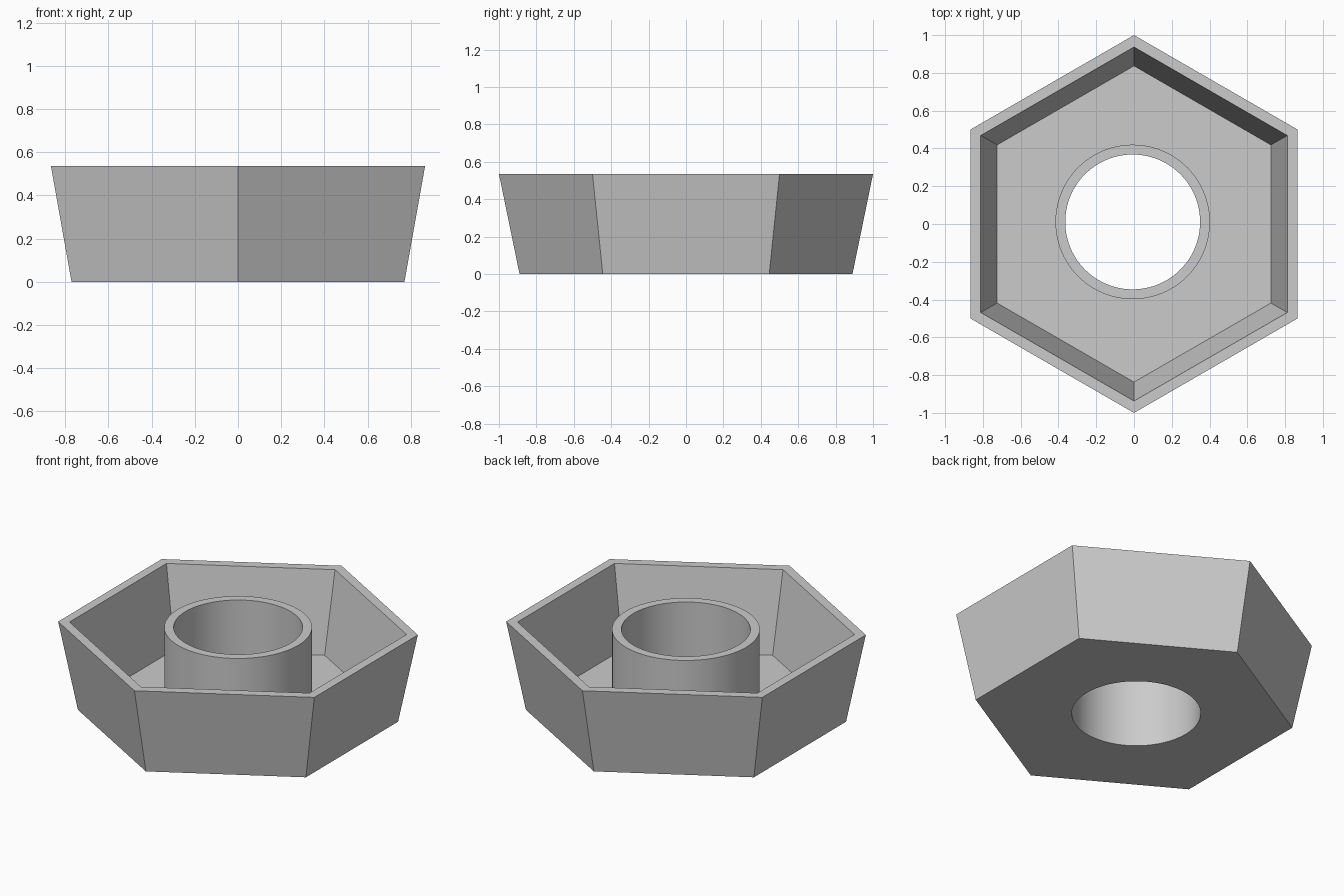
import bpy
import bmesh
from mathutils import Matrix
from math import radians

cube = bpy.data.objects.get("Cube")
if cube:
    bpy.data.objects.remove(cube, do_unlink=True)

HEIGHT = 0.535
FLOOR = 0.05
TUBE_CENTRE = (-0.007, 0.011)

# Single grey material
grey = bpy.data.materials.new("plain grey")
grey.use_nodes = True
colour = (0.6, 0.6, 0.6, 1.0)
grey.diffuse_color = colour
grey.node_tree.nodes["Principled BSDF"].inputs["Base Color"].default_value = colour


def frustum(name, sides, r_low, r_high, z_low, z_high, centre=(0, 0), turn=0):
    """Closed frustum or cylinder between two heights."""
    bm = bmesh.new()
    place = Matrix.Translation((*centre, (z_low + z_high) / 2)) @ Matrix.Rotation(turn, 4, "Z")
    bmesh.ops.create_cone(bm, cap_ends=True, segments=sides, radius1=r_low,
                          radius2=r_high, depth=z_high - z_low, matrix=place)
    mesh = bpy.data.meshes.new(name)
    bm.to_mesh(mesh)
    bm.free()
    mesh.materials.append(grey)
    obj = bpy.data.objects.new(name, mesh)
    bpy.context.collection.objects.link(obj)
    return obj


def combine(target, tool, operation):
    """Apply a boolean and discard the helper."""
    tool.hide_render = True
    mod = target.modifiers.new(operation.lower(), "BOOLEAN")
    mod.operation = operation
    mod.solver = "EXACT"
    mod.object = tool
    bpy.context.view_layer.objects.active = target
    bpy.ops.object.modifier_apply(modifier=mod.name)
    bpy.data.objects.remove(tool, do_unlink=True)


# Hexagonal tray with flared walls, points facing front and back
tray = frustum("hexagonal_tray_with_tube", 6, 0.89, 1.0, 0, HEIGHT)
points = [v.co.y for v in tray.data.vertices]
if max(points) < 0.95:  # keep corners on the y axis
    tray.data.transform(Matrix.Rotation(radians(30), 4, "Z"))
corner_turn = 0 if max(points) >= 0.95 else radians(30)

# Hollow: extended above the rim along the same slope
slope = 0.1 / (HEIGHT - FLOOR)
top = HEIGHT + 0.1
cavity = frustum("cavity_cutter", 6, 0.837, 0.937 + slope * 0.1, FLOOR, top, turn=corner_turn)
combine(tray, cavity, "DIFFERENCE")

# Central tube rising from the floor to the rim, bored right through
tube = frustum("tube_body", 96, 0.409, 0.409, FLOOR / 2, HEIGHT, TUBE_CENTRE)
combine(tray, tube, "UNION")
bore = frustum("bore_cutter", 96, 0.357, 0.357, -0.1, top, TUBE_CENTRE)
combine(tray, bore, "DIFFERENCE")

# Smooth round walls, crisp edges elsewhere
bpy.ops.object.select_all(action="DESELECT")
tray.select_set(True)
bpy.context.view_layer.objects.active = tray
bpy.ops.object.shade_smooth_by_angle(angle=radians(30))
